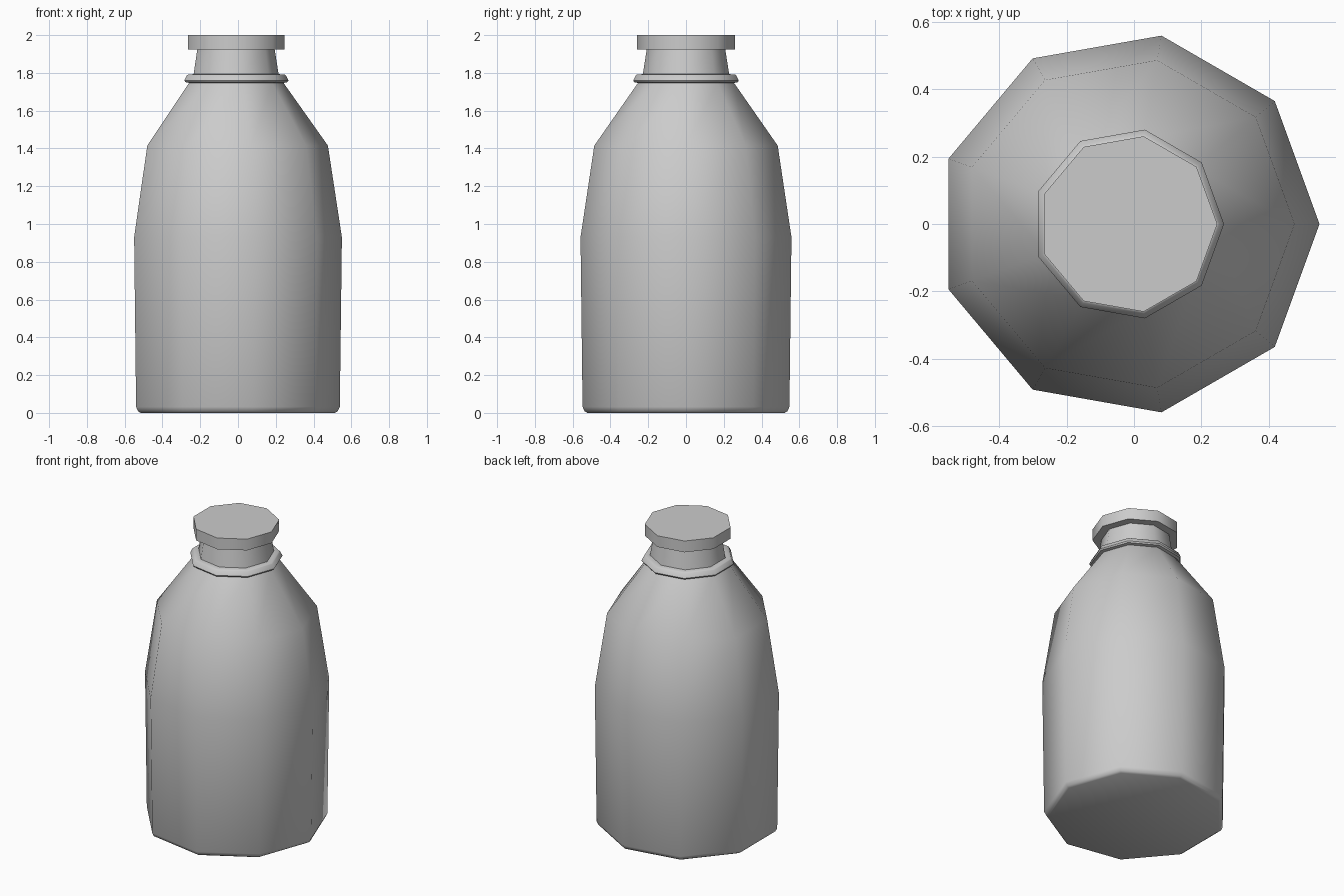
import bpy, bmesh, math

if "Cube" in bpy.data.objects:
    bpy.data.objects.remove(bpy.data.objects["Cube"])

SIDES = 9
CX = -0.017  # a nine-sided lathe is off-centre within its bounds


def lathe(name, profile, cap_bottom=True, cap_top=True, smooth=45):
    """Spin (radius, height) points into a nine-sided solid."""
    bm = bmesh.new()
    rings = []
    for r, z in profile:
        rings.append([bm.verts.new((CX + r * math.cos(math.tau * i / SIDES),
                                    r * math.sin(math.tau * i / SIDES), z))
                      for i in range(SIDES)])
    for a, b in zip(rings, rings[1:]):
        for i in range(SIDES):
            j = (i + 1) % SIDES
            bm.faces.new((a[i], a[j], b[j], b[i]))
    if cap_bottom:
        bm.faces.new(rings[0][::-1])
    if cap_top:
        bm.faces.new(rings[-1])
    mesh = bpy.data.meshes.new(name)
    bm.to_mesh(mesh)
    bm.free()
    obj = bpy.data.objects.new(name, mesh)
    bpy.context.collection.objects.link(obj)
    bpy.ops.object.select_all(action='DESELECT')
    obj.select_set(True)
    bpy.context.view_layer.objects.active = obj
    bpy.ops.object.shade_smooth_by_angle(angle=math.radians(smooth))
    return obj


# Body, shoulder, neck ring and neck
lathe("bottle", [
    (0.530, 0.0), (0.545, 0.009), (0.556, 0.032),    # rounded foot
    (0.567, 0.93), (0.493, 1.415), (0.258, 1.747),   # wall and shoulder
    (0.279, 1.751), (0.284, 1.760), (0.270, 1.787),  # neck ring
    (0.262, 1.792), (0.232, 1.793),
    (0.211, 1.925)], cap_top=False)

# Flat stopper on the neck
lathe("cap", [(0.264, 1.925), (0.264, 2.0)])
